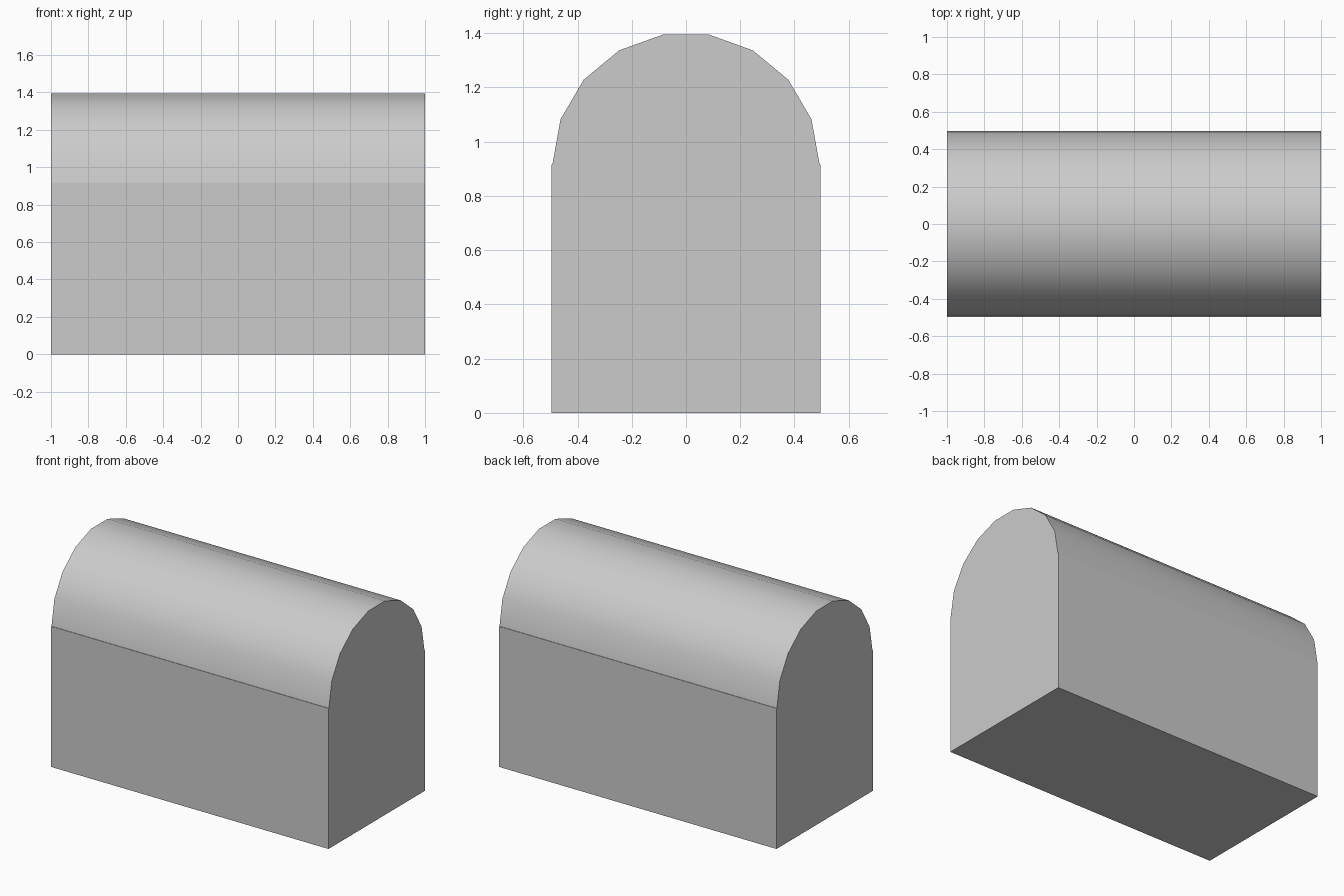
import bpy, bmesh, math

if "Cube" in bpy.data.objects:
    bpy.data.objects.remove(bpy.data.objects["Cube"])

HALF_LEN, HALF_WID, WALL_TOP = 1.0, 0.496, 0.916
RY, RZ, STEPS = 0.4925, 0.486, 9


def make_object(name, bm):
    bmesh.ops.recalc_face_normals(bm, faces=bm.faces)
    mesh = bpy.data.meshes.new(name)
    bm.to_mesh(mesh)
    bm.free()
    obj = bpy.data.objects.new(name, mesh)
    bpy.context.collection.objects.link(obj)
    return obj


# Lower box
bm = bmesh.new()
bmesh.ops.create_cube(bm, size=1)
for v in bm.verts:
    v.co = (v.co.x * 2 * HALF_LEN, v.co.y * 2 * HALF_WID, (v.co.z + 0.5) * WALL_TOP)
make_object("lower_box", bm)

# Rounded top: half of an 18-sided cylinder, extruded along x
bm = bmesh.new()
profile = []
for i in range(STEPS + 1):
    a = math.pi * i / STEPS
    profile.append(bm.verts.new((-HALF_LEN, RY * math.cos(a), WALL_TOP + RZ * math.sin(a))))
end_cap = bm.faces.new(profile)
result = bmesh.ops.extrude_face_region(bm, geom=[end_cap], use_keep_orig=True)
moved = [g for g in result["geom"] if isinstance(g, bmesh.types.BMVert)]
bmesh.ops.translate(bm, verts=moved, vec=(2 * HALF_LEN, 0, 0))
top = make_object("rounded_top", bm)

# Smooth vault, crisp ends
bpy.context.view_layer.objects.active = top
top.select_set(True)
bpy.ops.object.shade_smooth_by_angle(angle=math.radians(35))
